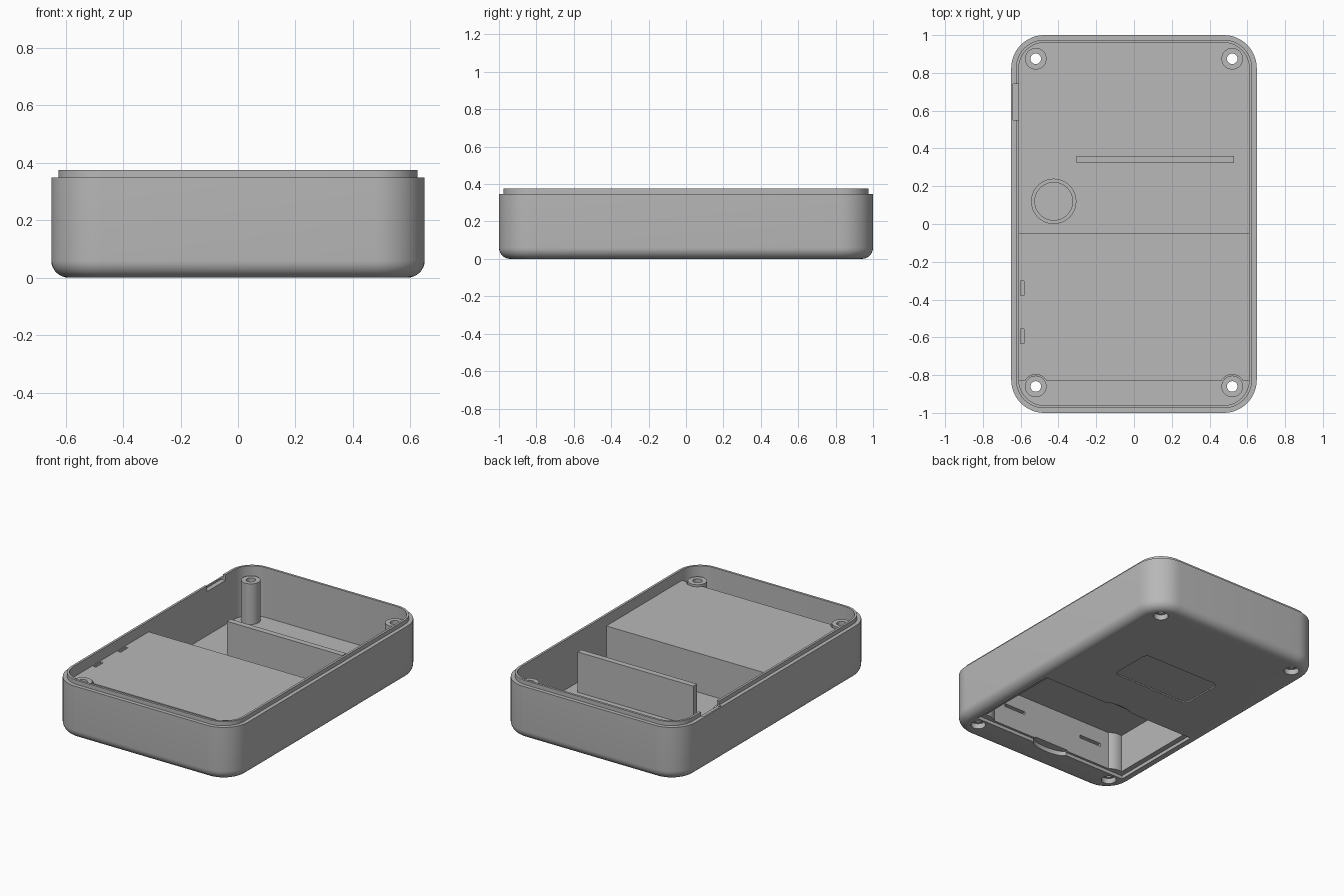
import bpy, bmesh, math
from mathutils import Matrix

if "Cube" in bpy.data.objects:
    bpy.data.objects.remove(bpy.data.objects["Cube"], do_unlink=True)

grey = bpy.data.materials.new("plain grey plastic")
grey.use_nodes = True
grey.diffuse_color = (0.48, 0.48, 0.48, 1)
grey.node_tree.nodes["Principled BSDF"].inputs["Base Color"].default_value = grey.diffuse_color


def finish(name, bm):
    bmesh.ops.recalc_face_normals(bm, faces=bm.faces)
    mesh = bpy.data.meshes.new(name)
    bm.to_mesh(mesh)
    bm.free()
    mesh.materials.append(grey)
    ob = bpy.data.objects.new(name, mesh)
    bpy.context.collection.objects.link(ob)
    return ob


def box(name, x, y, z):
    """Block from (min, max) ranges."""
    bm = bmesh.new()
    spans = (x, y, z)
    place = Matrix.Translation([(a + b) / 2 for a, b in spans])
    size = Matrix.Diagonal([b - a for a, b in spans] + [1])
    bmesh.ops.create_cube(bm, size=1, matrix=place @ size)
    return finish(name, bm)


def cylinder(name, x, y, z, rx, ry=None):
    bm = bmesh.new()
    place = Matrix.Translation((x, y, (z[0] + z[1]) / 2))
    size = Matrix.Diagonal((rx, ry or rx, z[1] - z[0], 1))
    bmesh.ops.create_cone(bm, cap_ends=True, segments=40, radius1=1, radius2=1,
                          depth=1, matrix=place @ size)
    return finish(name, bm)


def rounded_loft(name, rings, cx=0, cy=0, steps=12):
    """Stack of rounded rectangles (half x, half y, radius, z), capped at both ends."""
    bm = bmesh.new()
    loops = []
    for hx, hy, r, z in rings:
        loop = []
        for q, (sx, sy) in enumerate(((1, 1), (-1, 1), (-1, -1), (1, -1))):
            for i in range(steps + 1):
                a = (q + i / steps) * math.pi / 2
                loop.append(bm.verts.new((cx + sx * (hx - r) + r * math.cos(a),
                                          cy + sy * (hy - r) + r * math.sin(a), z)))
        loops.append(loop)
    n = len(loops[0])
    for low, high in zip(loops, loops[1:]):
        for i in range(n):
            j = (i + 1) % n
            bm.faces.new((low[i], low[j], high[j], high[i]))
    bm.faces.new(loops[0])
    bm.faces.new(loops[-1])
    return finish(name, bm)


def cut(target, *cutters):
    """Subtract each cutter from the target and discard it."""
    for cutter in cutters:
        mod = target.modifiers.new("cut", "BOOLEAN")
        mod.operation = "DIFFERENCE"
        mod.solver = "EXACT"
        mod.object = cutter
        bpy.context.view_layer.objects.active = target
        bpy.ops.object.modifier_apply(modifier=mod.name)
        bpy.data.objects.remove(cutter, do_unlink=True)


FLOOR, BOX_TOP, POST_TOP = 0.05, 0.305, 0.315
corners = [(sx * 0.52, y) for sx in (-1, 1) for y in (-0.86, 0.875)]

# Tray shell: rounded bottom edge, shoulder, thin lip and hollow inside
fillet = 0.06
rings = []
for i in range(9):
    a = i / 8 * math.pi / 2
    inset = fillet * (1 - math.sin(a))
    rings.append((0.65 - inset, 1 - inset, 0.175 - inset, fillet * (1 - math.cos(a))))
rings += [(0.65, 1, 0.175, 0.348), (0.625, 0.975, 0.15, 0.348),
          (0.625, 0.975, 0.15, 0.375), (0.61, 0.96, 0.135, 0.375),
          (0.61, 0.96, 0.135, FLOOR)]
shell = rounded_loft("tray_shell", rings)

# Lip gap on the side, label recess underneath
cut(shell,
    box("lip_gap", (-0.64, -0.59), (0.55, 0.74), (0.338, 0.4)),
    rounded_loft("label_recess", [(0.285, 0.15, 0.035, -0.02), (0.285, 0.15, 0.035, 0.008)],
                 cy=0.305))


def cavity():
    """Battery space, leaving pillars round the front screw posts."""
    space = box("cavity", (-0.54, 0.54), (-0.785, -0.17), (-0.05, 0.275))
    cut(space, *[cylinder("pillar", x, y, (-0.1, 0.4), 0.1) for x, y in corners if y < 0])
    return space


# Battery hatch: shallow seat, opening and finger notches
cut(shell,
    box("hatch_seat", (-0.575, 0.575), (-0.8, -0.15), (-0.02, 0.022)),
    cavity(),
    cylinder("front_notch", 0, -0.795, (-0.02, 0.03), 0.13, 0.045),
    cylinder("back_notch", 0, -0.155, (-0.02, 0.03), 0.1, 0.03))

# Raised battery housing
housing = box("battery_housing", (-0.62, 0.62), (-0.83, -0.05), (FLOOR - 0.005, BOX_TOP))
cut(housing, cavity())
cut(housing, *[cylinder("clearance", x, y, (0, 0.4), 0.064) for x, y in corners if y < 0])
for x in (-0.31, 0.29):
    cut(housing, box("contact_slot", (x - 0.08, x + 0.08), (-0.85, -0.75), (0.155, 0.175)))
for y in (-0.595, -0.34):
    cut(housing, box("wire_slot", (-0.602, -0.582), (y - 0.038, y + 0.038), (0.2, 0.4)))

# Screw posts, with drilled holes and counterbores in the floor
parts = [shell, housing]
for x, y in corners:
    post = cylinder("screw_post", x, y, (FLOOR, POST_TOP), 0.057)
    cut(post, cylinder("bore", x, y, (0, 0.4), 0.028))
    cut(shell, cylinder("counterbore", x, y, (-0.02, 0.035), 0.045),
        cylinder("drill", x, y, (-0.05, 0.1), 0.028))
    parts.append(post)

# Upright divider and round component seat on the floor
parts.append(box("divider", (-0.305, 0.53), (0.322, 0.36), (FLOOR - 0.005, 0.313)))
ring = cylinder("round_seat", -0.425, 0.12, (FLOOR - 0.005, 0.1), 0.12)
cut(ring, cylinder("seat_bore", -0.425, 0.12, (0, 0.2), 0.1))
parts.append(ring)

# Smooth curved walls, crisp edges
bpy.ops.object.select_all(action="DESELECT")
for ob in parts:
    ob.select_set(True)
bpy.context.view_layer.objects.active = shell
bpy.ops.object.shade_smooth_by_angle(angle=math.radians(30))
